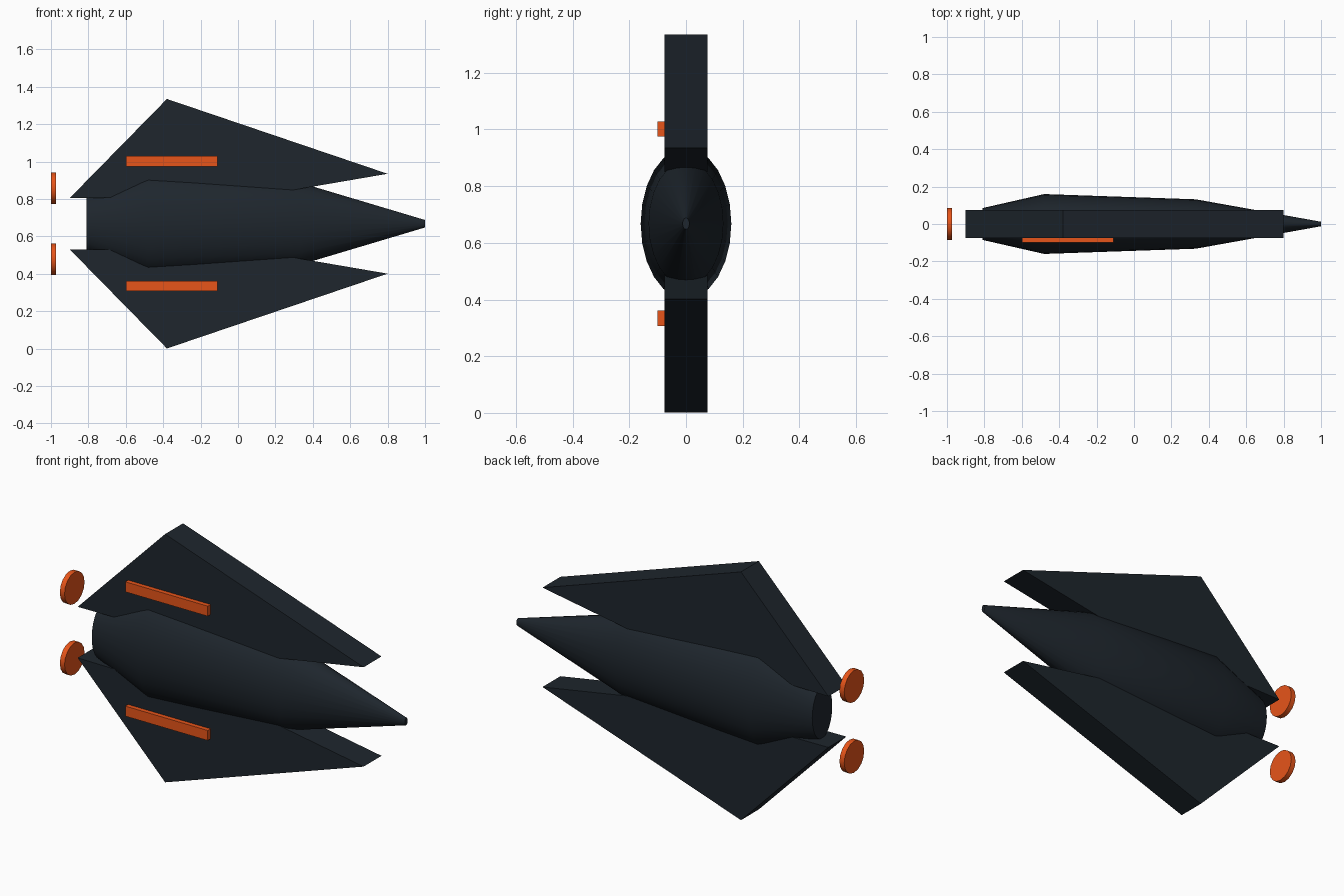
import bpy, bmesh, math

if "Cube" in bpy.data.objects:
    bpy.data.objects.remove(bpy.data.objects["Cube"])

ZC = 0.668   # height of the long axis


def material(name, color):
    m = bpy.data.materials.new(name)
    m.diffuse_color = (*color, 1)
    m.use_nodes = True
    m.node_tree.nodes["Principled BSDF"].inputs["Base Color"].default_value = m.diffuse_color
    return m


DARK = material("dark_hull", (0.013, 0.019, 0.026))
ORANGE = material("orange_glow", (0.80, 0.09, 0.01))


def finish(name, bm, mat, smooth=None):
    bmesh.ops.recalc_face_normals(bm, faces=bm.faces)
    me = bpy.data.meshes.new(name)
    bm.to_mesh(me)
    bm.free()
    me.materials.append(mat)
    ob = bpy.data.objects.new(name, me)
    bpy.context.collection.objects.link(ob)
    if smooth:
        bpy.ops.object.select_all(action='DESELECT')
        ob.select_set(True)
        bpy.context.view_layer.objects.active = ob
        bpy.ops.object.shade_smooth_by_angle(angle=math.radians(smooth))
    return ob


def loft(name, sections, sides, mat, smooth):
    """Elliptical rings along x: (x, half depth, half height, centre z)."""
    bm = bmesh.new()
    rings = []
    for x, ry, rz, zc in sections:
        angles = [math.tau * i / sides for i in range(sides)]
        rings.append([bm.verts.new((x, ry * math.cos(a), zc + rz * math.sin(a)))
                      for a in angles])
    for r, s in zip(rings, rings[1:]):
        for i in range(sides):
            j = (i + 1) % sides
            bm.faces.new((r[i], r[j], s[j], s[i]))
    bm.faces.new(rings[0])
    bm.faces.new(rings[-1])
    return finish(name, bm, mat, smooth)


def plate(name, outline, y0, y1, mat):
    """Flat x-z outline extruded in y."""
    bm = bmesh.new()
    face = bm.faces.new([bm.verts.new((x, y0, z)) for x, z in outline])
    ext = bmesh.ops.extrude_face_region(bm, geom=[face])["geom"]
    bmesh.ops.translate(bm, vec=(0, y1 - y0, 0),
                        verts=[v for v in ext if isinstance(v, bmesh.types.BMVert)])
    return finish(name, bm, mat)


# Fuselage: flat tail, wide shoulder, tapering to a blunt nose
loft("fuselage", [(-0.81, 0.085, 0.142, ZC), (-0.48, 0.16, 0.266, ZC),
                  (0.33, 0.132, 0.22, ZC), (1.0, 0.012, 0.02, ZC)], 24, DARK, 40)

# Wings, light strips and engine discs, mirrored about the axis
WING = [(-0.9, 0.137), (-0.38, 0.667), (0.8, 0.267), (0.1, 0.147)]
STRIP = [(-0.6, 0.307), (-0.11, 0.307), (-0.11, 0.361), (-0.6, 0.361)]
for side, s in (("upper", 1), ("lower", -1)):
    plate(side + "_wing", [(x, ZC + s * z) for x, z in WING], -0.076, 0.076, DARK)
    plate(side + "_light_strip", [(x, ZC + s * z) for x, z in STRIP], -0.1, -0.07, ORANGE)
    zc = ZC + s * 0.19
    loft(side + "_engine_disc", [(-1.0, 0.085, 0.085, zc), (-0.972, 0.085, 0.085, zc)],
         16, ORANGE, 40)
